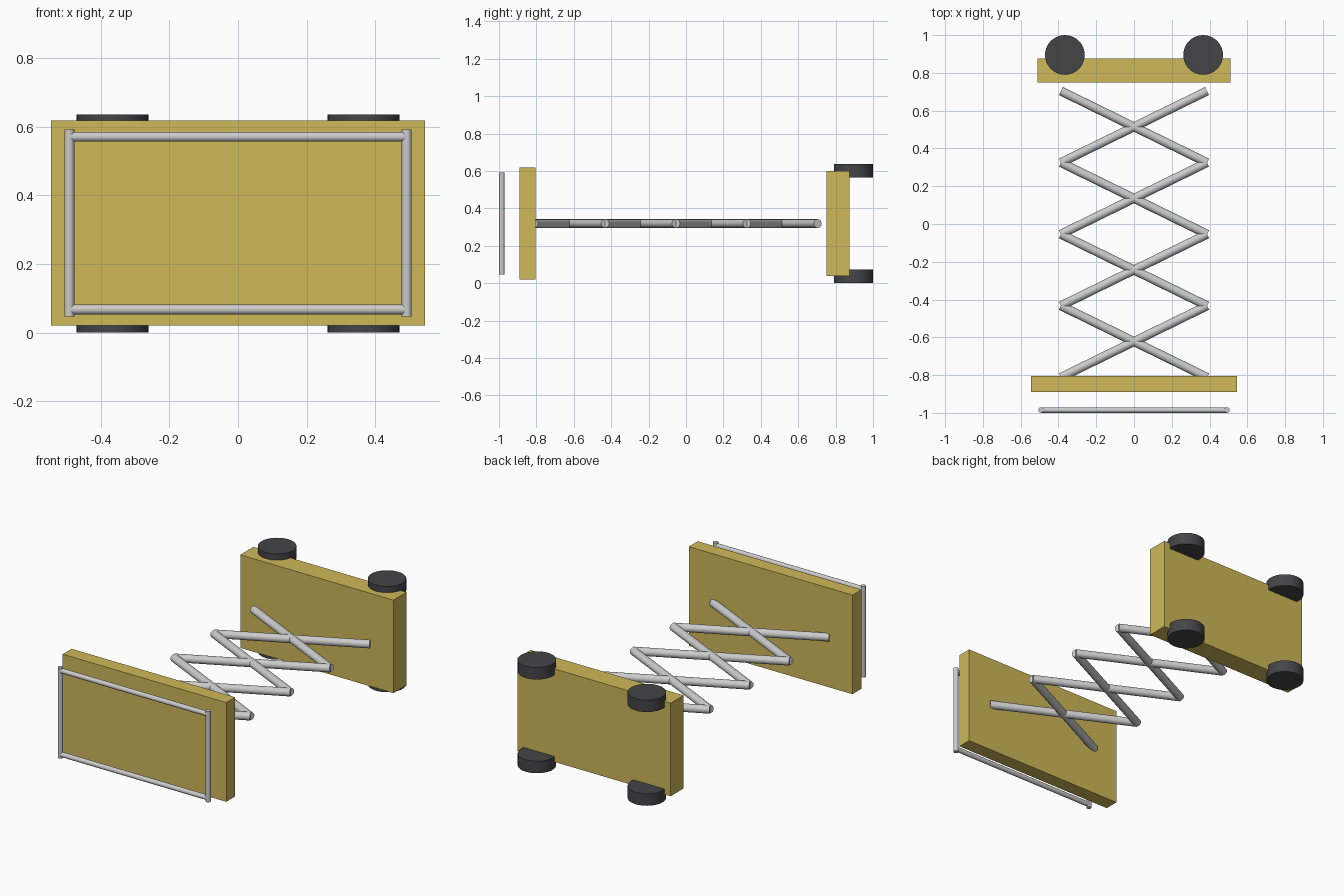
import bpy
from mathutils import Vector

if "Cube" in bpy.data.objects:
    bpy.data.objects.remove(bpy.data.objects["Cube"])


def material(name, color):
    m = bpy.data.materials.new(name)
    m.diffuse_color = color
    m.use_nodes = True
    m.node_tree.nodes["Principled BSDF"].inputs["Base Color"].default_value = m.diffuse_color
    return m


YELLOW = material("yellow_paint", (0.62, 0.48, 0.10, 1))
RUBBER = material("dark_rubber", (0.06, 0.06, 0.065, 1))


def box(name, lo, hi, mat):
    lo, hi = Vector(lo), Vector(hi)
    bpy.ops.mesh.primitive_cube_add(size=1, location=(lo + hi) / 2)
    o = bpy.context.object
    o.name = name
    o.scale = hi - lo
    bpy.ops.object.transform_apply(location=False, rotation=False, scale=True)
    o.data.materials.append(mat)


def rod(name, a, b, radius, mat=None, sides=24):
    a, b = Vector(a), Vector(b)
    d = b - a
    bpy.ops.mesh.primitive_cylinder_add(vertices=sides, radius=radius, depth=d.length,
                                        location=(a + b) / 2,
                                        rotation=d.to_track_quat('Z', 'Y').to_euler())
    o = bpy.context.object
    o.name = name
    bpy.ops.object.shade_smooth_by_angle()
    if mat:
        o.data.materials.append(mat)


# chassis and platform slabs
box("chassis", (-0.51, 0.75, 0.039), (0.51, 0.875, 0.599), YELLOW)
box("platform", (-0.545, -0.89, 0.021), (0.545, -0.805, 0.618), YELLOW)

# four wheels
for x in (-0.366, 0.366):
    for z0, z1 in ((0, 0.072), (0.564, 0.636)):
        rod("wheel", (x, 0.895, z0), (x, 0.895, z1), 0.105, RUBBER, 40)

# scissor stages, crossed bars in one plane
Z, HALF_X, STEP = 0.319, 0.387, 0.379
for i in range(4):
    y1 = 0.704 - i * STEP
    y0 = y1 - STEP
    for s in (-1, 1):
        rod("scissor_bar", (-s * HALF_X, y0, Z), (s * HALF_X, y1, Z), 0.0235)

# guard rail frame
RY, RX, RR = -0.985, 0.492, 0.0145
for z in (0.067, 0.571):
    rod("guard_rail", (-RX, RY, z), (RX, RY, z), RR)
for x in (-RX, RX):
    rod("guard_post", (x, RY, 0.046), (x, RY, 0.592), RR)
